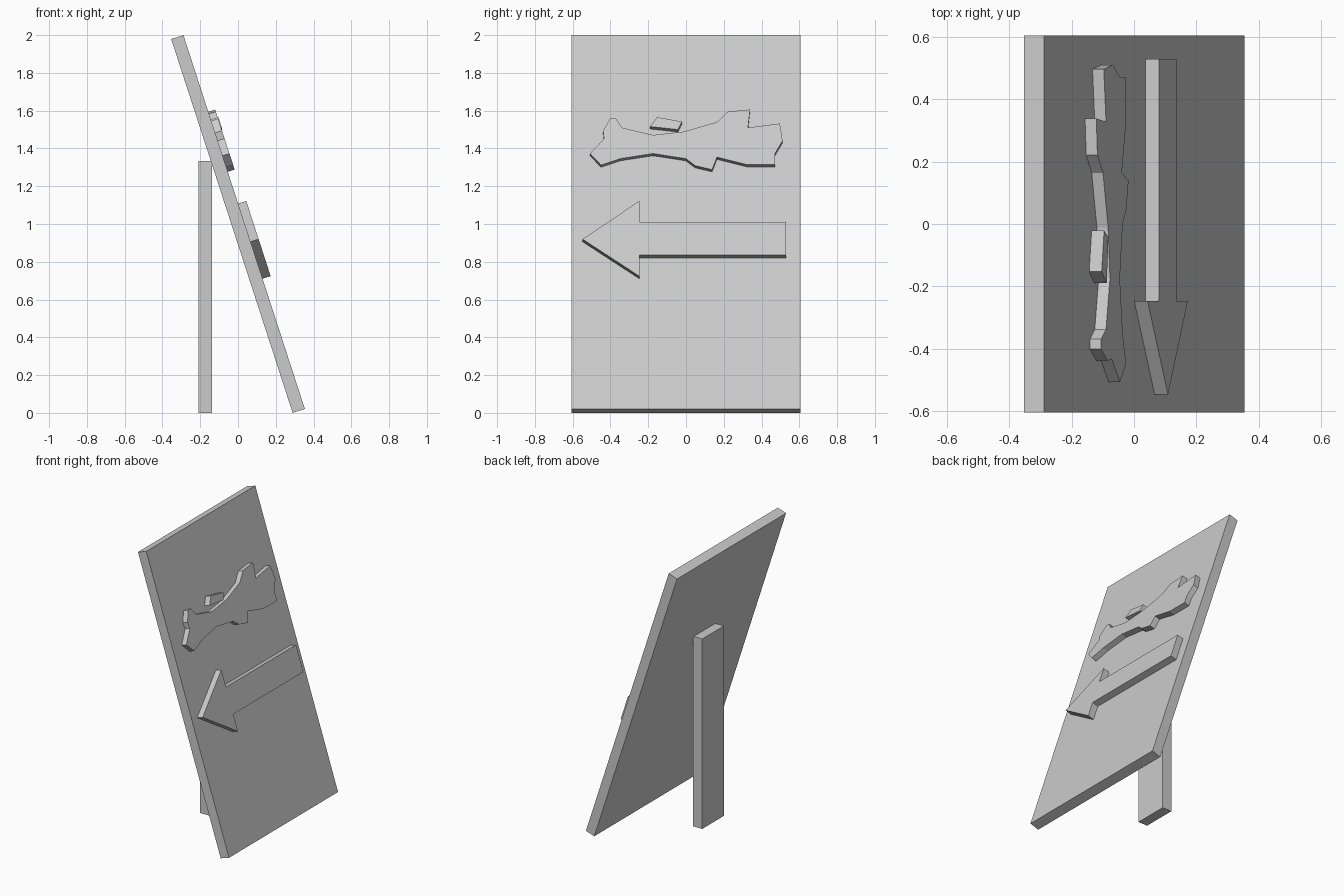
import bpy, bmesh
from math import sin, cos, tan, radians
from mathutils import Vector

if "Cube" in bpy.data.objects:
    bpy.data.objects.remove(bpy.data.objects["Cube"])

TILT = radians(18)
NORMAL = Vector((cos(TILT), 0, sin(TILT)))   # board's front-face direction
FOOT_X, FOOT_Z = 0.354, 0.021                # lower front edge of the board


def slab(name, outline, height, depth):
    """Extrude a (y, z) outline lying `height` in front of the board, backwards by `depth`."""
    bm = bmesh.new()
    verts = []
    for y, z in outline:
        x = FOOT_X - tan(TILT) * (z - FOOT_Z) + height / cos(TILT)
        verts.append(bm.verts.new((x, y, z)))
    face = bm.faces.new(verts)
    ext = bmesh.ops.extrude_face_region(bm, geom=[face], use_keep_orig=True)
    new = [g for g in ext["geom"] if isinstance(g, bmesh.types.BMVert)]
    bmesh.ops.translate(bm, verts=new, vec=-NORMAL * depth)
    bmesh.ops.recalc_face_normals(bm, faces=bm.faces)
    mesh = bpy.data.meshes.new(name)
    bm.to_mesh(mesh)
    bm.free()
    obj = bpy.data.objects.new(name, mesh)
    bpy.context.collection.objects.link(obj)
    return obj


# Leaning board
W = 0.605
slab("board", [(-W, FOOT_Z), (W, FOOT_Z), (W, 2.0), (-W, 2.0)], 0, 0.068)

# Upright prop behind the board
bpy.ops.mesh.primitive_cube_add(size=1, location=(-0.174, 0, 0.667))
leg = bpy.context.object
leg.name = "support_leg"
leg.scale = (0.072, 0.24, 1.334)

# Raised arrow
slab("arrow", [(-0.548, 0.92), (-0.247, 1.122), (-0.247, 1.01), (0.53, 1.01),
               (0.53, 0.835), (-0.247, 0.835), (-0.247, 0.724)], 0.045, 0.05)

# Raised running-animal silhouette
slab("animal_relief", [
    (-0.508, 1.373), (-0.434, 1.452), (-0.439, 1.494), (-0.402, 1.558),
    (-0.37, 1.558), (-0.339, 1.51), (-0.175, 1.471), (-0.011, 1.489),
    (0.164, 1.54), (0.222, 1.595), (0.339, 1.606), (0.328, 1.51),
    (0.497, 1.532), (0.511, 1.441), (0.471, 1.373), (0.471, 1.314),
    (0.323, 1.314), (0.164, 1.354), (0.138, 1.288), (0.048, 1.309),
    (0.0, 1.346), (-0.175, 1.373), (-0.349, 1.346), (-0.45, 1.312)], 0.038, 0.043)

# Small raised block above the animal's back
slab("saddle_relief", [(-0.19, 1.516), (-0.153, 1.566),
                       (-0.021, 1.542), (-0.042, 1.5)], 0.042, 0.047)
